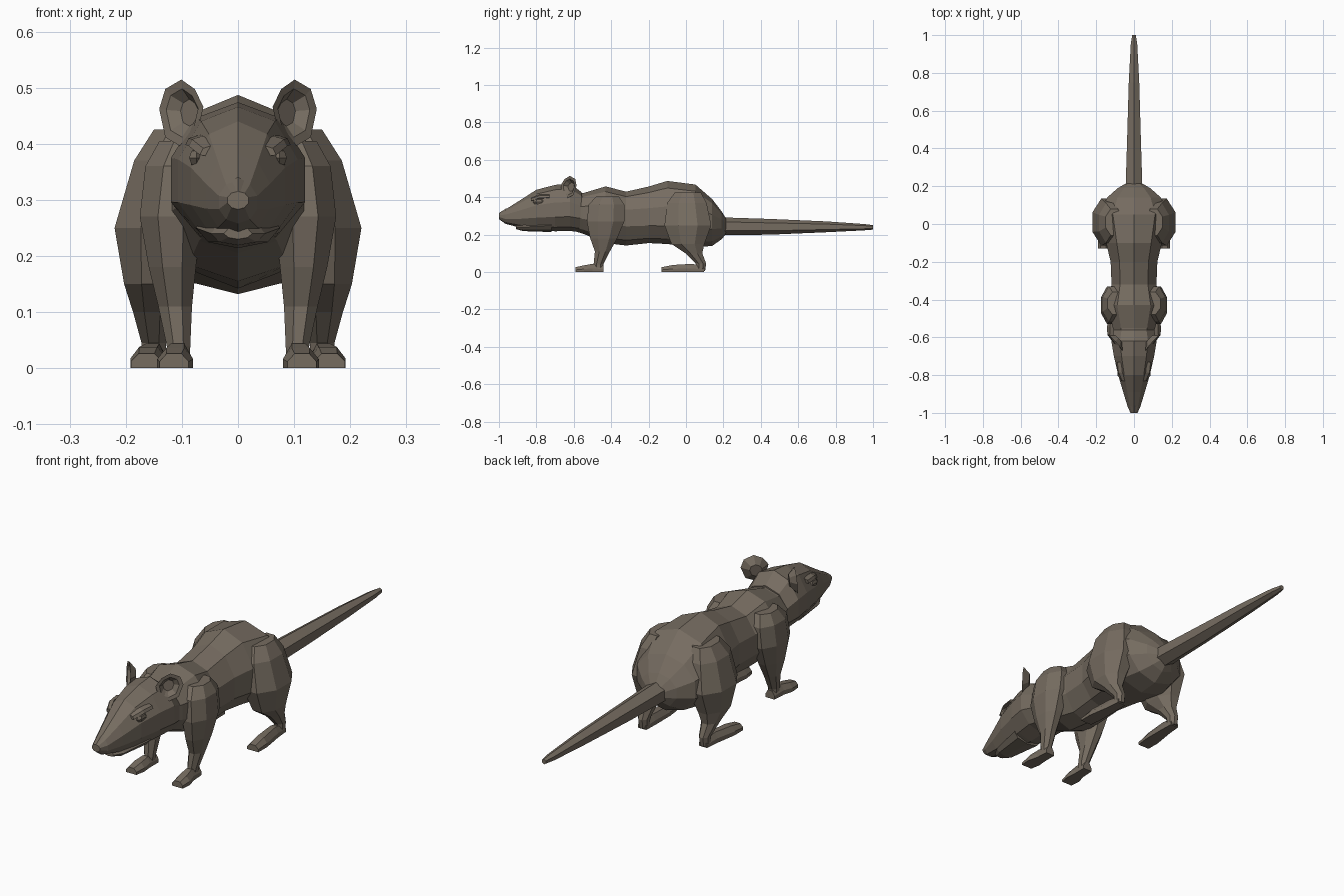
import bpy, bmesh, math
from mathutils import Vector

fur = bpy.data.materials.new("grey brown fur")
fur.diffuse_color = (0.18, 0.15, 0.118, 1)


def finish(name, bm, mirror=False):
    bmesh.ops.recalc_face_normals(bm, faces=bm.faces)
    me = bpy.data.meshes.new(name)
    bm.to_mesh(me)
    bm.free()
    me.materials.append(fur)
    ob = bpy.data.objects.new(name, me)
    bpy.context.collection.objects.link(ob)
    if mirror:
        ob.modifiers.new("mirror", 'MIRROR').use_mirror_merge = False
    return ob


def loft(name, rings, mirror=False):
    """Skin a list of point rings and cap both ends."""
    bm = bmesh.new()
    vr = [[bm.verts.new(p) for p in r] for r in rings]
    n = len(vr[0])
    for a, b in zip(vr, vr[1:]):
        for i in range(n):
            j = (i + 1) % n
            bm.faces.new((a[i], a[j], b[j], b[i]))
    bm.faces.new(vr[0])
    bm.faces.new(vr[-1])
    return finish(name, bm, mirror)


def upright(y, w, bottom, mid, top, n=10, xc=0.0):
    """Egg-shaped ring standing across the y axis."""
    pts = []
    for i in range(n):
        a = 2 * math.pi * i / n
        c = math.cos(a)
        h = (top - mid) if c > 0 else (mid - bottom)
        pts.append((xc + w * math.sin(a), y, mid + h * c))
    return pts


def level(z, xc, yc, rx, ry, n=8):
    """Flat horizontal ring for a leg."""
    return [(xc + rx * math.cos(2 * math.pi * (i + .5) / n) / math.cos(math.pi / n),
             yc + ry * math.sin(2 * math.pi * (i + .5) / n) / math.cos(math.pi / n), z)
            for i in range(n)]


def foot_ring(y, xc, w, h):
    """Flat-soled foot section with a bevelled top."""
    return [(xc - w, y, 0), (xc + w, y, 0), (xc + w, y, h * .45),
            (xc + w * .5, y, h), (xc - w * .5, y, h), (xc - w, y, h * .45)]


# Trunk, from neck to rump
loft("body", [upright(*r) for r in (
    (-.60, .100, .220, .32, .420), (-.55, .118, .205, .32, .422),
    (-.43, .150, .155, .31, .458), (-.32, .125, .142, .29, .430),
    (-.20, .130, .155, .29, .457), (-.10, .155, .150, .29, .487),
    (.05, .190, .132, .28, .468), (.14, .150, .140, .27, .390),
    (.19, .090, .175, .26, .325), (.215, .045, .205, .25, .285))])

# Head with pointed snout
loft("head", [upright(*r) for r in (
    (-1.0, .020, .283, .300, .315), (-.965, .036, .258, .295, .335),
    (-.89, .060, .238, .305, .382), (-.80, .088, .225, .320, .440),
    (-.70, .112, .218, .330, .466), (-.62, .126, .220, .330, .474),
    (-.56, .112, .212, .320, .428))])

# Lower jaw
loft("lower_jaw", [upright(y, w, b, m, t, 8) for y, w, b, m, t in (
    (-.91, .025, .230, .240, .252), (-.87, .048, .219, .240, .265),
    (-.72, .075, .214, .250, .290))])

# Nose tip
loft("nose", [upright(y, w, b, m, t, 6) for y, w, b, m, t in (
    (-1.0, .014, .290, .302, .316), (-.96, .026, .285, .312, .341))])

# Tapering tail
loft("tail", [upright(y, w, z - h, z, z + h, 6) for y, w, z, h in (
    (.17, .052, .245, .048), (.45, .042, .242, .042),
    (.75, .032, .242, .029), (.95, .020, .240, .017), (1.0, .011, .239, .012))])

# Front legs and feet
loft("front_leg", [level(*r) for r in (
    (.405, .095, -.42, .045, .06), (.36, .110, -.425, .055, .095),
    (.27, .120, -.43, .055, .10), (.18, .117, -.44, .042, .072),
    (.11, .112, -.447, .030, .040), (.04, .106, -.468, .021, .026),
    (.005, .106, -.468, .020, .026))], True)
loft("front_foot", [foot_ring(*r) for r in (
    (-.44, .106, .022, .035), (-.50, .108, .024, .044), (-.545, .112, .032, .036),
    (-.59, .114, .026, .026))], True)

# Hind legs and feet
loft("hind_leg", [level(*r) for r in (
    (.425, .105, .01, .045, .07), (.37, .122, .005, .063, .105),
    (.25, .140, .01, .080, .125), (.15, .150, .01, .053, .088),
    (.10, .153, .042, .034, .045), (.045, .150, .080, .022, .028),
    (.005, .150, .078, .020, .024))], True)
loft("hind_foot", [foot_ring(*r) for r in (
    (.095, .150, .020, .032), (.03, .152, .024, .044), (-.07, .160, .032, .038),
    (-.13, .163, .028, .026))], True)

# Cupped ears, turned half outward
bm = bmesh.new()
u, v = Vector((.68, .73, 0)), Vector((0, .12, .99))
facing = Vector((.72, -.69, 0))
centre = Vector((.101, -.628, .456))
outline = ((-.040, -.045), (-.058, .010), (-.035, .042), (.000, .059),
           (.042, .042), (.058, .006), (.042, -.045), (.0, -.062))
rings = []
for scale, depth in ((.45, -.028), (1, 0), (.72, -.002), (.4, -.020)):
    rings.append([bm.verts.new(centre + u * a * scale + v * b * scale + facing * depth)
                  for a, b in outline])
for a, b in zip(rings, rings[1:]):
    for i in range(8):
        j = (i + 1) % 8
        bm.faces.new((a[i], a[j], b[j], b[i]))
bm.faces.new(rings[0])
bm.faces.new(rings[-1])
finish("ear", bm, True)

# Eyes tucked into the sides of the head
bm = bmesh.new()
bmesh.ops.create_uvsphere(bm, u_segments=6, v_segments=4, radius=1)
for p in bm.verts:
    p.co = (.074 + p.co.x * .015, -.785 + p.co.y * .035, .375 + p.co.z * .017)
finish("eye", bm, True)

# Brow ridges above the eyes
loft("brow", [[(x - .02, y, z - .012), (x + .006, y, z - .008), (x, y, z + .004),
               (x - .02, y, z + .010)] for x, y, z in (
    (.062, -.83, .388), (.082, -.785, .404), (.088, -.73, .406))], True)
